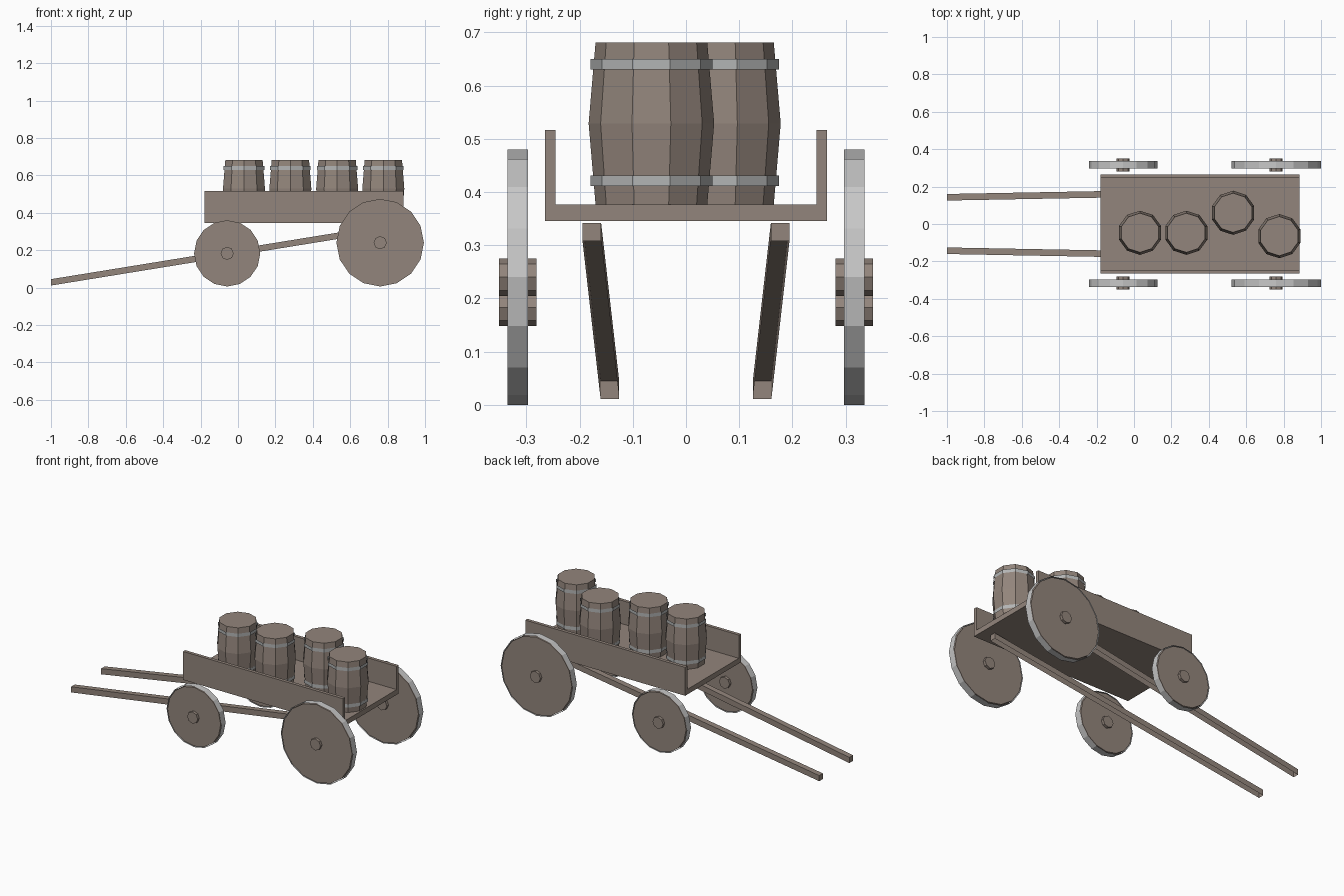
import bpy, bmesh
from math import sin, cos, tau

old = bpy.data.objects.get("Cube")
if old:
    bpy.data.objects.remove(old, do_unlink=True)


def material(name, rgb):
    m = bpy.data.materials.new(name)
    m.use_nodes = True
    color = (*rgb, 1)
    m.diffuse_color = color
    m.node_tree.nodes["Principled BSDF"].inputs["Base Color"].default_value = color
    return m


wood = material("weathered_wood", (0.29, 0.235, 0.2))
hoop_metal = material("hoop_metal", (0.45, 0.46, 0.46))
tyre_metal = material("tyre_metal", (0.57, 0.57, 0.57))


def finish(bm, name, mat):
    bmesh.ops.recalc_face_normals(bm, faces=bm.faces)
    me = bpy.data.meshes.new(name)
    bm.to_mesh(me)
    bm.free()
    me.materials.append(mat)
    ob = bpy.data.objects.new(name, me)
    bpy.context.collection.objects.link(ob)
    return ob


def turned(name, mat, profile, sides, center, axis="Z", caps=True):
    """Revolve (radius, height) pairs about the given axis."""
    bm = bmesh.new()
    rings = []
    for r, h in profile:
        ring = []
        for k in range(sides):
            s, c = r * sin(tau * k / sides), r * cos(tau * k / sides)
            ring.append(bm.verts.new((s, c, h) if axis == "Z" else (s, h, c)))
        rings.append(ring)
    for a, b in zip(rings, rings[1:]):
        for k in range(sides):
            j = (k + 1) % sides
            bm.faces.new((a[k], a[j], b[j], b[k]))
    if caps:
        bm.faces.new(rings[0])
        bm.faces.new(rings[-1])
    ob = finish(bm, name, mat)
    ob.location = center
    return ob


def box(name, lo, hi):
    bm = bmesh.new()
    bmesh.ops.create_cube(bm, size=1)
    for v in bm.verts:
        v.co = [(a + b) / 2 + c * (b - a) for a, b, c in zip(lo, hi, v.co)]
    return finish(bm, name, wood)


# Cart bed, open at both ends
REAR, FRONT = 0.885, -0.18
box("bed_floor", (FRONT, -0.265, 0.346), (REAR, 0.265, 0.377))


# Slanted pull shaft, hollow on its underside
def shaft(name, side):
    bm = bmesh.new()
    w, t = 0.0175, 0.034
    ends = []
    for x, y, z in ((-1, 0.143, 0.011), (0.83, 0.177, 0.308)):
        ends.append([bm.verts.new((x, side * (y + dy), z + dz))
                     for dy, dz in ((-w, 0), (-w, t), (w, t), (w, 0))])
    a, b = ends
    for k in range(3):
        bm.faces.new((a[k], a[k + 1], b[k + 1], b[k]))
    bm.faces.new(a)
    bm.faces.new(b)
    finish(bm, name, wood)


for side, label in ((1, "left"), (-1, "right")):
    inner, outer = sorted((side * 0.245, side * 0.265))
    box(label + "_side_board", (FRONT, inner, 0.346), (REAR, outer, 0.517))
    shaft(label + "_shaft", side)
    # Wheels: wooden disc, metal tyre band and hub
    for end, x, r in (("front", -0.058, 0.183), ("rear", 0.76, 0.24)):
        name = f"{end}_{label}_"
        center = (x, side * 0.316, r)
        turned(name + "wheel", wood, [(r - 0.006, -0.019), (r - 0.006, 0.019)],
               16, center, "Y")
        turned(name + "tyre", tyre_metal, [(r, -0.0195), (r, 0.0195)],
               16, center, "Y", caps=False)
        turned(name + "hub", wood, [(0.035, -0.035), (0.035, 0.035)],
               8, center, "Y")

# Barrels with two hoops each
for i, (x, y) in enumerate(((0.032, -0.047), (0.28, -0.047),
                            (0.53, 0.06), (0.777, -0.065)), 1):
    turned(f"barrel_{i}", wood, [(0.105, 0.377), (0.118, 0.529), (0.105, 0.681)],
           10, (x, y, 0))
    for part, z in (("lower", 0.421), ("upper", 0.64)):
        turned(f"barrel_{i}_{part}_hoop", hoop_metal,
               [(0.1145, z - 0.01), (0.1145, z + 0.01)], 10, (x, y, 0), caps=False)
